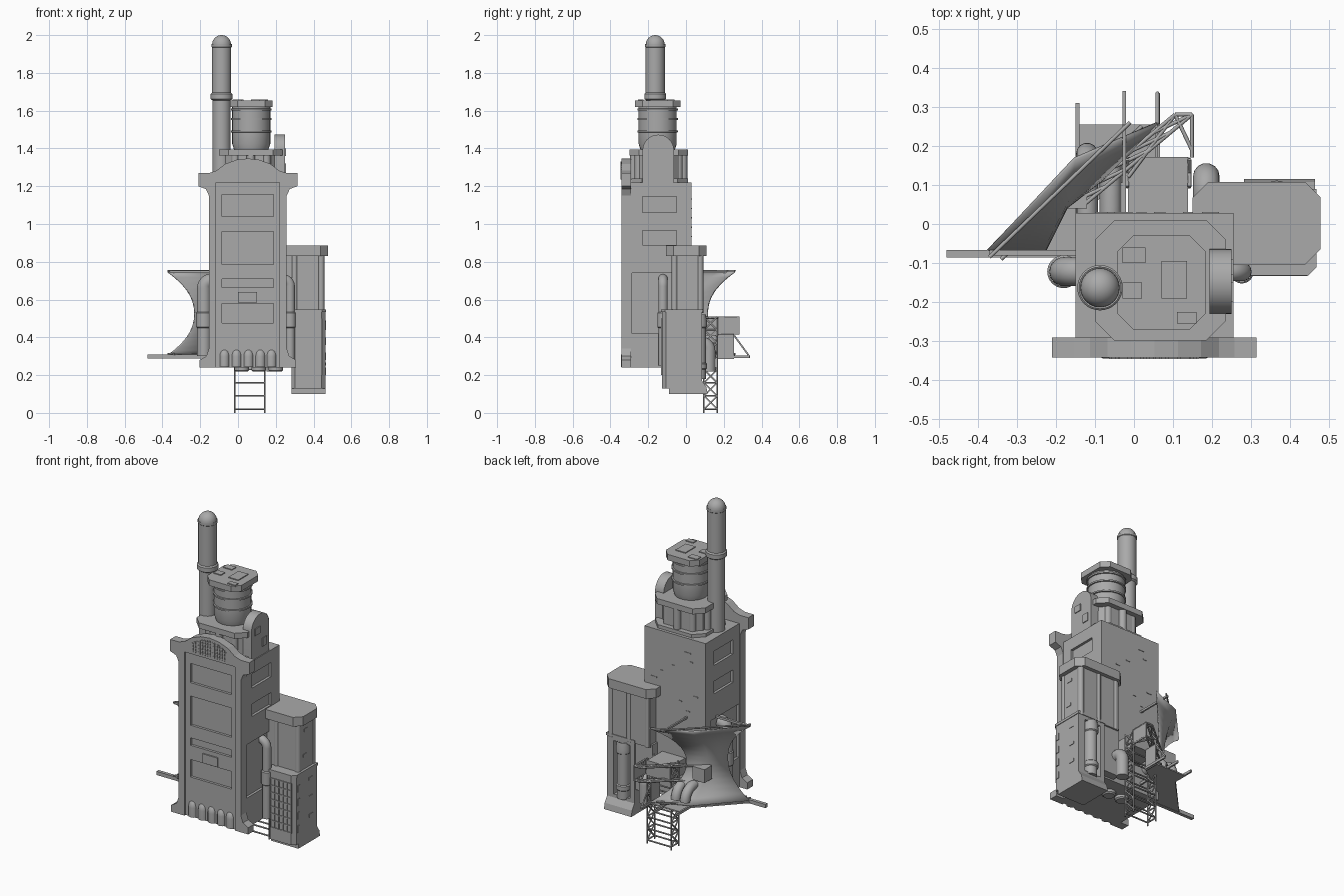
import bpy, bmesh, math, random
from mathutils import Vector

random.seed(4)
if "Cube" in bpy.data.objects:
    bpy.data.objects.remove(bpy.data.objects["Cube"], do_unlink=True)

grey = bpy.data.materials.new("plain_grey")
grey.use_nodes = True
grey.diffuse_color = (0.4, 0.4, 0.4, 1)
grey.node_tree.nodes["Principled BSDF"].inputs["Base Color"].default_value = (0.4, 0.4, 0.4, 1)


def finish(name, bm, smooth=False):
    bmesh.ops.recalc_face_normals(bm, faces=bm.faces)
    me = bpy.data.meshes.new(name)
    bm.to_mesh(me)
    bm.free()
    ob = bpy.data.objects.new(name, me)
    bpy.context.collection.objects.link(ob)
    me.materials.append(grey)
    if smooth:
        bpy.ops.object.select_all(action='DESELECT')
        ob.select_set(True)
        bpy.context.view_layer.objects.active = ob
        bpy.ops.object.shade_smooth_by_angle(angle=math.radians(35))
    return ob


def boxes(name, spans):
    """Boxes given as (x0, x1, y0, y1, z0, z1) in one object."""
    bm = bmesh.new()
    for x0, x1, y0, y1, z0, z1 in spans:
        for v in bmesh.ops.create_cube(bm, size=1)["verts"]:
            v.co = (x1 if v.co.x > 0 else x0, y1 if v.co.y > 0 else y0, z1 if v.co.z > 0 else z0)
    return finish(name, bm)


def prism(name, pts, axis, a, b, smooth=False):
    """Extrude a 2D outline along an axis from a to b."""
    place = {'x': lambda p, d: (d, *p), 'y': lambda p, d: (p[0], d, p[1]), 'z': lambda p, d: (*p, d)}[axis]
    bm = bmesh.new()
    lo = [bm.verts.new(place(p, a)) for p in pts]
    hi = [bm.verts.new(place(p, b)) for p in pts]
    bm.faces.new(lo)
    bm.faces.new(hi)
    for i in range(len(pts)):
        j = (i + 1) % len(pts)
        bm.faces.new((lo[i], lo[j], hi[j], hi[i]))
    return finish(name, bm, smooth)


def octagon(x0, x1, y0, y1, c):
    return [(x0 + c, y0), (x1 - c, y0), (x1, y0 + c), (x1, y1 - c),
            (x1 - c, y1), (x0 + c, y1), (x0, y1 - c), (x0, y0 + c)]


def lathe(name, x, y, profile, n=32):
    """Revolve (radius, z) points about a vertical line."""
    bm = bmesh.new()
    vs = [bm.verts.new((x + r, y, z)) for r, z in profile]
    edges = [bm.edges.new(e) for e in zip(vs, vs[1:])]
    bmesh.ops.spin(bm, geom=vs + edges, cent=(x, y, 0), axis=(0, 0, 1), angle=math.tau, steps=n)
    bmesh.ops.remove_doubles(bm, verts=bm.verts, dist=1e-5)
    return finish(name, bm, True)


def tubes(name, paths, r, res=3):
    """Round tubes along point lists."""
    cu = bpy.data.curves.new(name, 'CURVE')
    cu.dimensions = '3D'
    cu.bevel_depth, cu.bevel_resolution, cu.use_fill_caps = r, res, True
    for path in paths:
        sp = cu.splines.new('POLY')
        sp.points.add(len(path) - 1)
        for p, co in zip(sp.points, path):
            p.co = (*co, 1)
    cu.materials.append(grey)
    bpy.context.collection.objects.link(bpy.data.objects.new(name, cu))


def arc(c, r, u, v, n=8):
    """Quarter arc around c from direction u to direction v."""
    c, u, v = Vector(c), Vector(u), Vector(v)
    return [c + r * (u * math.cos(t) + v * math.sin(t)) for t in (math.pi / 2 * i / n for i in range(n + 1))]


def cut(ob, spans):
    cutter = boxes("cutter", spans)
    cutter.hide_render = True
    mod = ob.modifiers.new("cut", 'BOOLEAN')
    mod.operation, mod.solver, mod.object = 'DIFFERENCE', 'EXACT', cutter
    bpy.context.view_layer.objects.active = ob
    bpy.ops.object.modifier_apply(modifier=mod.name)
    bpy.data.objects.remove(cutter, do_unlink=True)


# Main block with recessed side windows and bays
CX = 0.052
body = boxes("main_block", [(-0.15, 0.255, -0.30, 0.028, 0.24, 1.22)])
side = [(-0.23, -0.05, 1.06, 1.145), (-0.23, -0.05, 0.89, 0.965), (-0.285, -0.02, 0.42, 0.74)]
cut(body, [(x0, x1, *s) for s in side for x0, x1 in ((-0.2, -0.135), (0.24, 0.3))])

# Front wall: shaped outline, recessed field, sunken panels
half = [(0.255, 0.24), (0.255, 0.28), (0.22, 0.30), (0.206, 0.34), (0.206, 1.15), (0.222, 1.185),
        (0.262, 1.20), (0.262, 1.27), (0.205, 1.27), (0.165, 1.283), (0.12, 1.318), (0.06, 1.34), (0, 1.347)]
outline = [(CX + x, z) for x, z in half] + [(CX - x, z) for x, z in half[-2::-1]]
front = prism("front_wall", outline, 'y', -0.342, -0.29)
cut(front, [(CX - 0.168, CX + 0.168, -0.4, -0.33, 0.2, 1.22)])
panels = [(1.04, 1.155), (0.785, 0.96), (0.665, 0.71), (0.475, 0.58)]
cut(front, [(-0.085, 0.188, -0.4, -0.315, a, b) for a, b in panels])
boxes("front_plaque", [(0.0, 0.10, -0.338, -0.325, 0.585, 0.64)])

# Arched grille made of fine bars
bars = []
for i in range(15):
    x = CX - 0.112 + i * 0.016
    bars.append((x - 0.004, x + 0.004, -0.346, -0.34, 1.235, 1.33 - 3.2 * (x - CX) ** 2))
bars += [(CX - w, CX + w, -0.345, -0.34, z, z + 0.006)
         for z, w in ((1.24, 0.115), (1.26, 0.115), (1.28, 0.11), (1.30, 0.09), (1.315, 0.06))]
boxes("crown_grille", bars)

# Row of bent pipes along the front foot, outlets underneath
tubes("front_foot_pipes", [[(x, -0.317, 0.242)] + arc((x, -0.29, 0.297), 0.027, (0, -1, 0), (0, 0, 1))
                           for x in (-0.072, -0.008, 0.055, 0.118, 0.177)], 0.028, 5)
for i in range(3):
    lathe("underside_outlet", 0.02 + i * 0.09, -0.08, [(0, 0.218), (0.03, 0.218), (0.038, 0.225), (0.038, 0.25)], 20)

# Side pipes with elbows into the block
for name, x, s, r, z0, z1 in (("right_side_pipe", -0.18, 1, 0.037, 0.30, 0.66),
                              ("left_side_pipe", 0.276, -1, 0.025, 0.25, 0.67)):
    tubes(name, [[(x, -0.122, z0), (x, -0.122, z1)] + arc((x + s * 0.04, -0.122, z1), 0.04, (-s, 0, 0), (0, 0, 1))], r, 5)
    lathe(name + "_collar", x, -0.122, [(r, 0.45), (r + 0.005, 0.455), (r + 0.005, 0.53), (r, 0.535)])

# Roof stage: pillared octagon, slab, ribbed drum and cap
prism("roof_core", octagon(-0.065, 0.205, -0.265, -0.02, 0.05), 'z', 1.21, 1.37)
prism("roof_base", octagon(-0.10, 0.235, -0.288, 0.01, 0.055), 'z', 1.21, 1.24)
prism("roof_slab", octagon(-0.10, 0.235, -0.298, 0.01, 0.05), 'z', 1.362, 1.395)
for i in range(10):
    a = math.tau * (i + 0.5) / 10
    lathe("roof_pillar", 0.068 + 0.142 * math.cos(a), -0.145 + 0.13 * math.sin(a), [(0.022, 1.235), (0.022, 1.365)], 12)
drum = [(0, 1.39), (0.09, 1.39), (0.101, 1.425)]
for z in (1.49, 1.555, 1.605):
    drum += [(0.101, z - 0.005), (0.108, z - 0.004), (0.108, z + 0.005), (0.101, z + 0.006)]
lathe("ribbed_drum", 0.07, -0.15, drum + [(0.101, 1.63), (0, 1.63)])
prism("drum_cap", octagon(-0.042, 0.183, -0.27, -0.03, 0.04), 'z', 1.62, 1.655)
boxes("cap_plates", [(-0.03, 0.03, -0.1, -0.06, 1.65, 1.66), (0.07, 0.135, -0.19, -0.095, 1.65, 1.66),
                     (-0.03, 0.02, -0.19, -0.15, 1.65, 1.66), (0.11, 0.16, -0.255, -0.225, 1.65, 1.66)])

# Chimney with collar and domed top
dome = [(0.05 * math.cos(t), 1.95 + 0.05 * math.sin(t)) for t in (math.pi / 2 * i / 8 for i in range(9))]
lathe("chimney", -0.087, -0.163, [(0.048, 1.22), (0.048, 1.655), (0.058, 1.662), (0.058, 1.688), (0.051, 1.695),
                                  (0.051, 1.935), (0.054, 1.938), (0.054, 1.952)] + dome)

# Arch-topped roof housing
arch = [(-0.065, 1.21)] + [(-0.147 + 0.083 * math.cos(t), 1.39 + 0.083 * math.sin(t))
                           for t in (math.pi * i / 16 for i in range(17))] + [(-0.23, 1.21)]
prism("arched_housing", arch, 'x', 0.193, 0.25, True)
boxes("housing_plates", [(0.24, 0.255, -0.2, -0.15, 1.36, 1.40), (0.24, 0.255, -0.13, -0.09, 1.27, 1.32)])

# Side tower: stepped block with clipped front corners, shaft, columns and cap
prism("tower_cap", octagon(0.15, 0.477, -0.105, 0.108, 0.04), 'z', 0.83, 0.885)
boxes("tower_shaft", [(0.18, 0.452, -0.07, 0.085, 0.53, 0.84)])
for x, y in ((0.44, -0.06), (0.44, 0.075), (0.30, -0.06), (0.20, 0.075), (0.32, 0.075)):
    lathe("tower_column", x, y, [(0.017, 0.53), (0.017, 0.835)], 12)
clipped = [(0.282, 0.085), (0.282, -0.108), (0.302, -0.128), (0.441, -0.128), (0.463, -0.106), (0.463, 0.085)]
base = prism("tower_base", clipped, 'z', 0.10, 0.545)
cut(base, [(0.31, 0.42, 0.045, 0.2, 0.19, 0.51), (0.2, 0.5, -0.2, -0.09, 0.05, 0.13)])
prism("tower_skirt", [(0.07, 0.10), (0.115, 0.10), (0.108, 0.135), (0.085, 0.17), (0.07, 0.18)], 'x', 0.282, 0.463)
rim = [(x + (0.004 if x > 0.4 else -0.003), y + (0.004 if y > 0 else -0.004)) for x, y in clipped]
prism("tower_rim", rim, 'z', 0.533, 0.548)
boxes("tower_inner_base", [(0.17, 0.29, 0.0, 0.075, 0.25, 0.545)])
lathe("tower_back_pipe", 0.365, 0.07, [(0, 0.18), (0.035, 0.18), (0.035, 0.23), (0.041, 0.235), (0.041, 0.26), (0.035, 0.265),
                                       (0.035, 0.45), (0.041, 0.455), (0.041, 0.48), (0.035, 0.52)])
tubes("tower_elbow_pipe", [[(0.185, 0.122, 0.22), (0.185, 0.122, 0.33)]
                           + arc((0.185, 0.082, 0.33), 0.04, (0, 1, 0), (0, 0, 1))
                           + [(0.185, 0.02, 0.37)]], 0.034, 5)
grid = [(0.304 + i * 0.027, 0.309 + i * 0.027, -0.133, -0.12, 0.2, 0.5) for i in range(6)]
grid += [(0.304, 0.441, -0.133, -0.12, 0.2 + i * 0.042, 0.206 + i * 0.042) for i in range(8)]
boxes("tower_front_grid", grid)
boxes("tower_side_knobs", [(0.45, 0.467, -0.10, -0.08, 0.2 + i * 0.08, 0.24 + i * 0.08) for i in range(4)])

# Small surface slots
plates = []
for i in range(8):
    x, z, w = random.uniform(-0.12, 0.2), 0.78 + 0.05 * i, random.uniform(0.02, 0.05)
    plates.append((x, x + w, 0.02, 0.031, z, z + 0.006))
for z, face in ((0.25, 0.463), (0.36, 0.463), (0.47, 0.463), (0.62, 0.452), (0.77, 0.452)):
    y = random.uniform(-0.04, 0.02)
    plates.append((face - 0.01, face + 0.003, y, y + 0.035, z, z + 0.018))
boxes("surface_plates", plates)

# Membrane strung diagonally past the rear corner, drawn in at the waist
waist = [(-0.225, -0.07), (-0.17, 0.04), (-0.08, 0.11)]
wide = [(-0.37, -0.07), (-0.15, 0.165), (0.06, 0.255)]
bm = bmesh.new()
rows = []
for i in range(15):
    t = i / 7 - 1
    f = abs(t) ** 2.2
    rows.append([bm.verts.new((*Vector(a).lerp(Vector(b), f), 0.525 + 0.225 * t)) for a, b in zip(waist, wide)])
for r0, r1 in zip(rows, rows[1:]):
    for k in range(2):
        bm.faces.new((r0[k], r0[k + 1], r1[k + 1], r1[k]))
finish("flared_canopy", bm, True).modifiers.new("thickness", 'SOLIDIFY').thickness = 0.008

# Lower deck, outriggers and rails
prism("lower_deck", [(-0.38, -0.07), (-0.15, 0.17), (-0.145, 0.255), (0.06, 0.255), (0.06, 0.17), (-0.15, 0.02), (-0.15, -0.07)],
      'z', 0.29, 0.298)
boxes("outriggers", [(-0.48, -0.15, -0.086, -0.066, 0.288, 0.31), (-0.37, -0.15, -0.08, -0.066, 0.74, 0.753),
                     (-0.15, -0.14, 0.0, 0.31, 0.29, 0.305), (-0.03, -0.02, 0.0, 0.34, 0.29, 0.305),
                     (0.058, 0.066, 0.17, 0.335, 0.29, 0.305), (-0.03, -0.02, 0.02, 0.255, 0.74, 0.752)])
boxes("deck_side_panel", [(0.054, 0.06, 0.17, 0.255, 0.285, 0.415)])
tubes("canopy_rails", [[(-0.37, -0.085, z), (-0.01, 0.26, z)] for z in (0.312, 0.752)]
      + [[(-0.34, -0.09, 0.312), (0.02, 0.25, 0.312)], [(0.06, 0.255, 0.41), (0.06, 0.335, 0.3)]], 0.005, 1)
boxes("rear_cabinet", [(-0.015, 0.138, 0.02, 0.172, 0.41, 0.50), (-0.20, -0.12, 0.04, 0.11, 0.43, 0.51)])
tubes("rear_bent_pipes", [[(x, 0.02, 0.395)] + arc((x, 0.11, 0.325), 0.07, (0, 0, 1), (0, 1, 0)) for x in (-0.12, -0.06)], 0.028, 5)

# Ladder tower with rungs and cross bracing
xs, ys = (-0.017, 0.142), (0.095, 0.165)
frame = [[(x, y, 0), (x, y, 0.5)] for x in xs for y in ys]
for k in range(7):
    z = 0.02 + k * 0.07
    frame += [[(xs[0], y, z), (xs[1], y, z)] for y in ys]
    for x in xs:
        frame += [[(x, ys[0], z), (x, ys[1], z)], [(x, ys[0], z), (x, ys[1], z + 0.07)], [(x, ys[1], z), (x, ys[0], z + 0.07)]]
tubes("ladder_tower", frame, 0.0045, 1)

# Diagonal loading arm with lattice, side rail and end plate
p, q, w = Vector((-0.17, 0.05, 0)), Vector((0.105, 0.28, 0)), Vector((0.043, 0, 0))
arm = []
for z in (0.42, 0.505):
    up = Vector((0, 0, z))
    arm += [[p + up, q + up], [p + w + up, q + w + up], [q + w + up, (0.148, 0.17, z)],
            [q + up, q + w + up], [(0.148, 0.19, z), q + up], [(-0.015, 0.12, z), q + up]]
    for k in range(5):
        arm.append([p.lerp(q, k / 5) + up, p.lerp(q, (k + 1) / 5) + w + up])
tubes("loading_arm", arm, 0.005, 1)
boxes("arm_end_plate", [(0.145, 0.151, 0.17, 0.283, 0.42, 0.507)])
